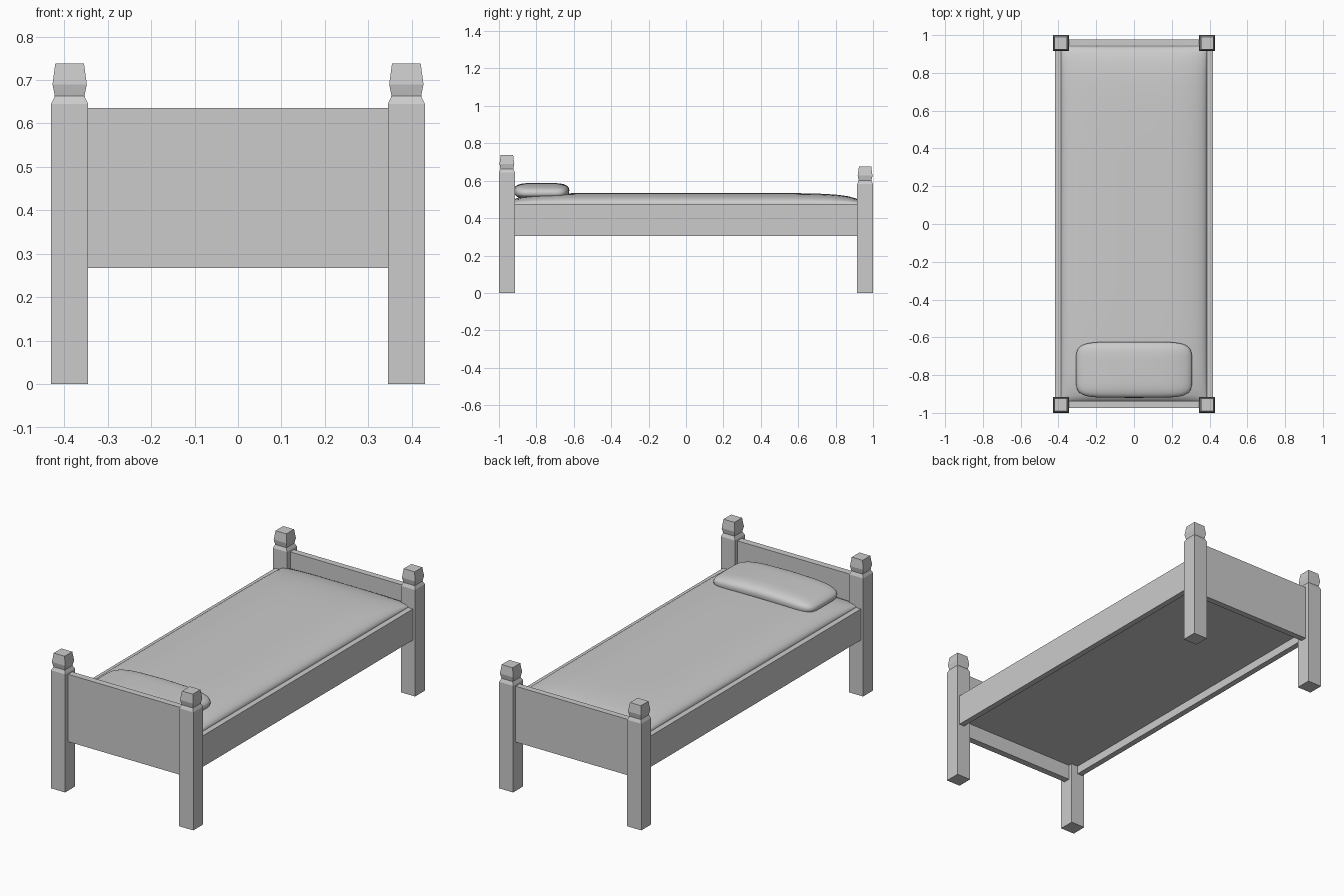
import bpy, bmesh, math

if "Cube" in bpy.data.objects:
    bpy.data.objects.remove(bpy.data.objects["Cube"])


def make_object(name, bm):
    bmesh.ops.recalc_face_normals(bm, faces=bm.faces)
    mesh = bpy.data.meshes.new(name)
    bm.to_mesh(mesh)
    bm.free()
    ob = bpy.data.objects.new(name, mesh)
    bpy.context.collection.objects.link(ob)
    return ob


def box(name, lo, hi):
    bm = bmesh.new()
    bmesh.ops.create_cube(bm, size=1)
    for v in bm.verts:
        v.co = [(a + b) / 2 + c * (b - a) for a, b, c in zip(lo, hi, v.co)]
    return make_object(name, bm)


def post(name, cx, cy, drop):
    # square stack of (half width, height) rings: shaft, neck, finial
    profile = [(.0425, 0), (.0425, .645 - drop), (.034, .663 - drop),
               (.0395, .69 - drop), (.033, .738 - drop)]
    bm = bmesh.new()
    rings = [[bm.verts.new((cx + sx * h, cy + sy * h, z))
              for sx, sy in ((-1, -1), (1, -1), (1, 1), (-1, 1))] for h, z in profile]
    for a, b in zip(rings, rings[1:]):
        for i in range(4):
            j = (i + 1) % 4
            bm.faces.new((a[i], a[j], b[j], b[i]))
    bm.faces.new(rings[0])
    bm.faces.new(rings[-1])
    return make_object(name, bm)


def smooth(ob, angle):
    bpy.ops.object.select_all(action='DESELECT')
    ob.select_set(True)
    bpy.context.view_layer.objects.active = ob
    bpy.ops.object.shade_smooth_by_angle(angle=math.radians(angle))


# posts and side rails
for side, s in (("left", -1), ("right", 1)):
    post(f"head_post_{side}", s * .3875, -.9575, 0)
    post(f"foot_post_{side}", s * .3875, .9575, .063)
    x0, x1 = sorted((s * .385, s * .417))
    box(f"side_rail_{side}", (x0, -.93, .305), (x1, .93, .475))

# end boards
box("headboard", (-.36, -.973, .267), (.36, -.937, .635))
box("footboard", (-.36, .944, .267), (.36, .978, .572))

# mattress: domed top, flat underside
N = 24
bm = bmesh.new()
bmesh.ops.create_grid(bm, x_segments=N, y_segments=N, size=1)
for v in bm.verts:
    u, w = (math.sin(c * math.pi / 2) for c in v.co[:2])
    dome = math.sqrt(max(0, (1 - u ** 4) * (1 - w ** 8)))
    v.co = (u * .387, w * .94, .478 + .056 * dome)
ext = bmesh.ops.extrude_face_region(bm, geom=bm.faces[:], use_keep_orig=True)
for e in ext["geom"]:
    if isinstance(e, bmesh.types.BMVert):
        e.co.z = .35
smooth(make_object("mattress", bm), 40)

# pillow: superellipsoid, sagging slightly towards its ends
def spow(c, p):
    return math.copysign(abs(c) ** p, c)


bm = bmesh.new()
bmesh.ops.create_uvsphere(bm, u_segments=48, v_segments=24, radius=1)
for v in bm.verts:
    lat = math.asin(max(-1, min(1, v.co.z)))
    lon = math.atan2(v.co.y, v.co.x)
    r = spow(math.cos(lat), .45)
    x, y = r * spow(math.cos(lon), .35), r * spow(math.sin(lon), .35)
    z = spow(math.sin(lat), .8)
    v.co = (.308 * x, -.772 + .148 * y, .547 + .041 * z - .014 * x * x)
smooth(make_object("pillow", bm), 60)
